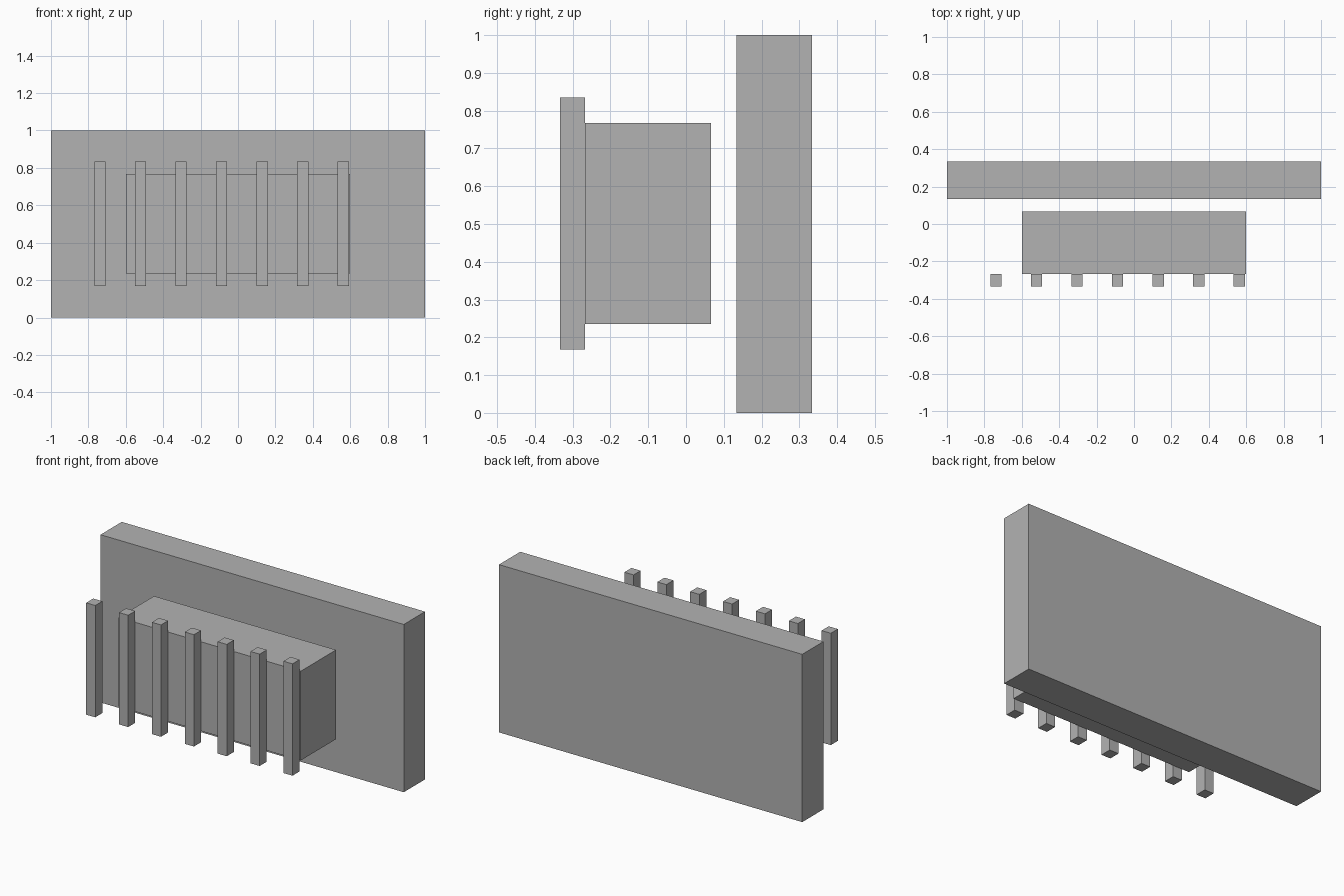
import bpy

if "Cube" in bpy.data.objects:
    bpy.data.objects.remove(bpy.data.objects["Cube"])

# Single flat grey for the whole model
grey = bpy.data.materials.new("plain grey")
grey.diffuse_color = (0.448, 0.448, 0.448, 1.0)
grey.use_nodes = True
grey.node_tree.nodes["Principled BSDF"].inputs["Base Color"].default_value = grey.diffuse_color


def box(name, x, y, z):
    """Box from (min, max) ranges on each axis."""
    bpy.ops.mesh.primitive_cube_add(size=1, location=[sum(r) / 2 for r in (x, y, z)])
    ob = bpy.context.object
    ob.name = name
    ob.scale = [r[1] - r[0] for r in (x, y, z)]
    bpy.ops.object.transform_apply(location=False, rotation=False, scale=True)
    ob.data.materials.append(grey)
    return ob


# Large upright panel at the back
box("back_panel", (-1, 1), (0.1333, 0.3333), (0, 1))

# Floating block in front of the panel
box("middle_block", (-0.6, 0.6), (-0.2667, 0.0667), (0.2347, 0.7667))

# Row of seven upright bars, offset to the left
for i in range(7):
    left = -0.768 + i * 0.2168
    box(f"front_bar_{i + 1}", (left, left + 0.06), (-0.3333, -0.2667), (0.1677, 0.8343))
